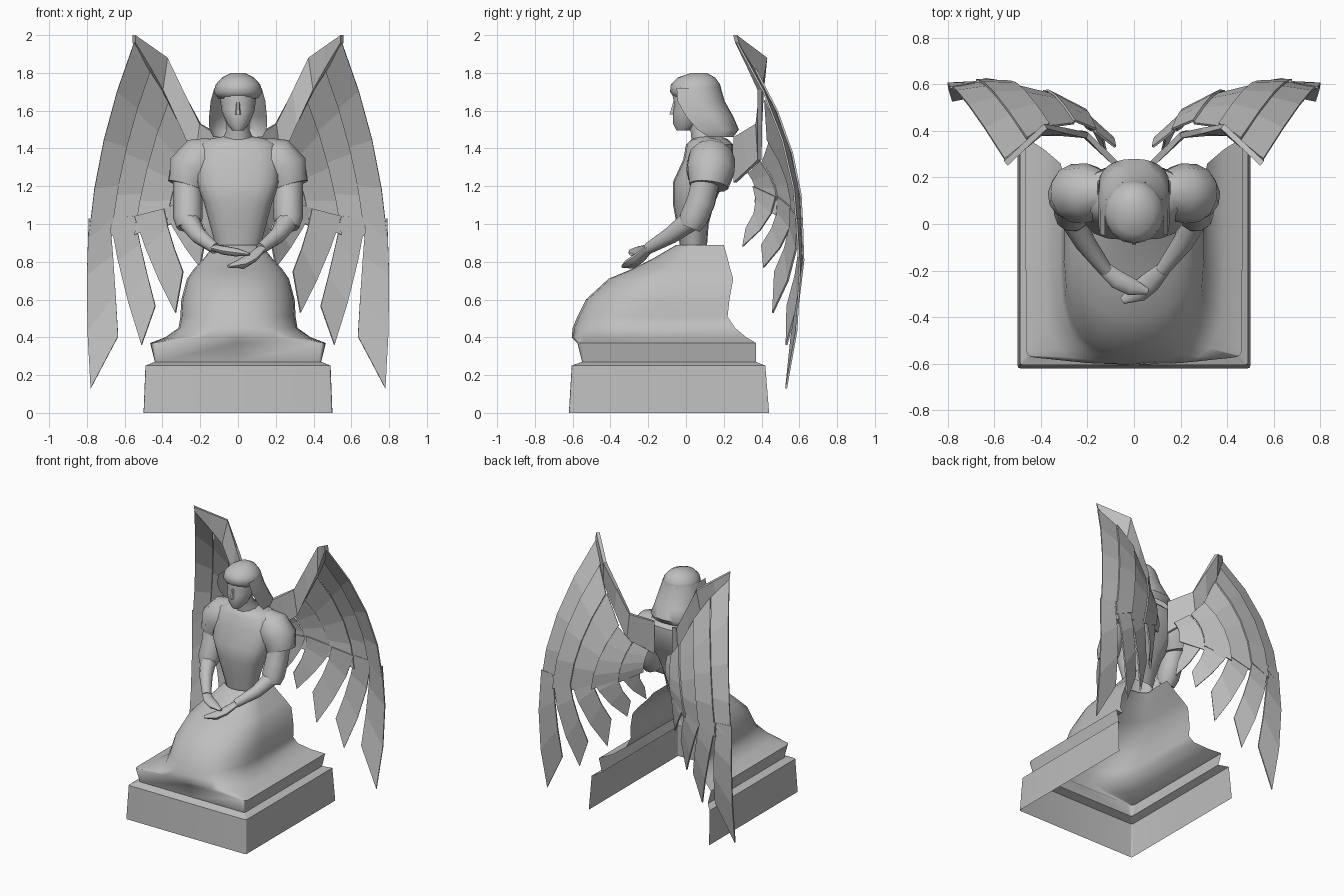
import bpy, bmesh
from math import sin, cos, pi
from mathutils import Vector

cube = bpy.data.objects.get("Cube")
if cube:
    bpy.data.objects.remove(cube)

stone = bpy.data.materials.new("grey stone")
stone.use_nodes = True
GREY = (0.52, 0.52, 0.52, 1)
stone.diffuse_color = GREY
stone.node_tree.nodes["Principled BSDF"].inputs["Base Color"].default_value = GREY


def loft(name, rings, closed=True, caps=True, smooth=40, mirror=False, thick=0):
    """Skin a list of equal-length rings."""
    bm = bmesh.new()
    rows = [[bm.verts.new(p) for p in ring] for ring in rings]
    n = len(rows[0])
    for lo, hi in zip(rows, rows[1:]):
        for i in range(n if closed else n - 1):
            j = (i + 1) % n
            bm.faces.new((lo[i], lo[j], hi[j], hi[i]))
    if closed and caps:
        bm.faces.new(rows[0])
        bm.faces.new(rows[-1])
    bmesh.ops.recalc_face_normals(bm, faces=bm.faces)
    mesh = bpy.data.meshes.new(name)
    bm.to_mesh(mesh)
    bm.free()
    mesh.materials.append(stone)
    obj = bpy.data.objects.new(name, mesh)
    bpy.context.collection.objects.link(obj)
    if smooth:
        bpy.ops.object.select_all(action='DESELECT')
        obj.select_set(True)
        bpy.context.view_layer.objects.active = obj
        bpy.ops.object.shade_smooth_by_angle(angle=smooth * pi / 180)
    if thick:
        mod = obj.modifiers.new("Thickness", 'SOLIDIFY')
        mod.thickness = thick
        mod.offset = 0
    if mirror:
        obj.modifiers.new("Mirror", 'MIRROR')
    return obj


def power(v, e):
    v = round(v, 6)
    return abs(v) ** e * (1 if v > 0 else -1) if v else 0


def horseshoe(z, w, tip, mid, end, e, n=12):
    """Open section: rounded at y = tip, straight legs from mid to end."""
    arc = [(-pi / 2 + pi * i / n) for i in range(n + 1)]
    pts = [(w * power(sin(t), e), mid + (tip - mid) * power(cos(t), e), z) for t in arc]
    return [(-w, end, z)] + pts + [(w, end, z)]


def oval(z, w, front, back, e=1, n=16):
    c, d = (front + back) / 2, (back - front) / 2
    ang = [2 * pi * i / n for i in range(n)]
    return [(w * power(cos(t), e), c + d * power(sin(t), e), z) for t in ang]


def tube(name, path, radii, flat=1, mirror=False, n=10):
    pts = [Vector(p) for p in path]
    rings = []
    for i, p in enumerate(pts):
        t = pts[min(i + 1, len(pts) - 1)] - pts[max(i - 1, 0)]
        q = t.to_track_quat('Z', 'Y')
        rings.append([p + q @ Vector((radii[i] * cos(2 * pi * k / n),
                                      flat * radii[i] * sin(2 * pi * k / n), 0))
                      for k in range(n)])
    return loft(name, rings, mirror=mirror)


# Plinth: shell open underneath and behind
loft("plinth", [horseshoe(*s) for s in (
    (0, .5, -.62, -.1, .44, .02),
    (.25, .49, -.605, -.1, .42, .02),
    (.27, .44, -.55, -.1, .37, .02))], closed=False, smooth=20)

# Skirt flowing out to a square hem, open behind
loft("skirt", [horseshoe(*s) for s in (
    (.27, .44, -.55, -.1, .37, .03),
    (.37, .465, -.575, -.1, .37, .07),
    (.4, .385, -.605, -.16, .32, .5),
    (.45, .315, -.6, -.2, .26, .75),
    (.51, .305, -.575, -.18, .22, .8),
    (.6, .3, -.53, -.15, .23, .85),
    (.71, .27, -.41, -.1, .25, .95),
    (.76, .235, -.29, -.05, .235, 1),
    (.82, .18, -.17, 0, .22, 1),
    (.89, .125, -.05, .05, .2, 1))], closed=False, smooth=75)

# Torso and neck
loft("torso", [oval(*s) for s in (
    (.87, .115, -.03, .11),
    (1, .15, -.05, .12, .9),
    (1.11, .18, -.07, .15, .8),
    (1.22, .22, -.07, .2, .7),
    (1.34, .23, -.015, .25, .7),
    (1.42, .21, 0, .25, .8),
    (1.45, .16, .03, .22, .9),
    (1.465, .07, .07, .18))], caps=False)
tube("neck", [(0, .12, 1.41), (0, .08, 1.5), (0, .05, 1.6)], [.1, .06, .06])

# Puffed sleeves, upper arms and forearms
tube("sleeves", [(.12, .14, 1.38), (.19, .135, 1.345), (.245, .13, 1.285), (.27, .12, 1.2)],
     [.085, .125, .13, .105], mirror=True, n=12)
tube("upper_arms", [(.27, .11, 1.25), (.265, .08, 1.12), (.265, .04, 1.03), (.265, .02, .98)],
     [.075, .078, .078, .06], mirror=True)
tube("forearms", [(.27, .04, 1.03), (.21, -.08, .94), (.12, -.2, .87)],
     [.06, .045, .03], mirror=True)

# Folded hands, one over the other
tube("left_hand", [(.13, -.19, .875), (.07, -.25, .82), (.02, -.29, .79), (-.05, -.33, .775)],
     [.03, .045, .045, .015], flat=.6)
tube("right_hand", [(-.13, -.19, .875), (-.07, -.24, .86), (-.01, -.27, .85), (.06, -.29, .84)],
     [.03, .04, .038, .012], flat=.6)

# Face, nose, hair cap and hanging hair
loft("face", [oval(*s) for s in (
    (1.495, .03, -.05, .02),
    (1.53, .06, -.068, .08),
    (1.6, .088, -.07, .12),
    (1.635, .092, -.062, .14),
    (1.7, .1, -.075, .15),
    (1.74, .08, -.06, .14))])
loft("nose", [oval(1.58, .015, -.09, -.05, n=6), oval(1.65, .009, -.068, -.04, n=6)])
loft("hair_cap", [oval(*s) for s in (
    (1.665, .105, -.06, .17),
    (1.7, .13, -.085, .19),
    (1.74, .117, -.08, .18),
    (1.775, .085, -.045, .155),
    (1.8, .035, .03, .11))], smooth=60)
loft("hanging_hair", [horseshoe(*s) for s in (
    (1.46, .13, .25, .19, .12, .9),
    (1.5, .152, .28, .17, .06, .9),
    (1.57, .153, .25, .1, 0, 1),
    (1.65, .145, .205, .06, -.045, 1),
    (1.72, .125, .185, .05, -.05, 1))], closed=False, smooth=60)

# Wing guide curves, from the body outwards
TOP = [(.08, .26, 1.46), (.2, .38, 1.53), (.38, .42, 1.88), (.55, .26, 2)]
ROOT = [(.08, .26, 1.22), (.22, .39, 1.34), (.4, .39, 1.71), (.55, .27, 1.96)]
COVERT = [(.1, .36, 1.1), (.26, .51, 1.03), (.48, .59, .95), (.65, .61, .93), (.79, .59, .93)]
FEATHER = [(.1, .26, .97), (.12, .3, .88), (.2, .4, .77), (.33, .46, .53),
           (.51, .52, .36), (.78, .53, .13)]


def along(curve, u):
    f = max(0, min(u, 1)) * (len(curve) - 1)
    i = min(int(f), len(curve) - 2)
    return Vector(curve[i]).lerp(Vector(curve[i + 1]), f - i)


def bend(a, b, bulge, v):
    ctrl = (a + b) / 2 + bulge
    return a.lerp(ctrl, v).lerp(ctrl.lerp(b, v), v)


def covert_point(u, v):
    start = along(ROOT, u) + Vector((0, .07, .05)) * (1 - u)
    return bend(start, along(COVERT, u), Vector((.08 * u, .05 + .11 * u, 0)), v)


def feather_point(u, v):
    start = along(COVERT, u) + Vector((0, -.005, .1))
    return bend(start, along(FEATHER, u), Vector((.03, .08, 0)), v)


def blades(name, point, count, taper, cut, steps):
    """Row of strips with slanted tips, alternately raised."""
    for i in range(count):
        lift = Vector((0, .012 * (i % 2), 0))
        rings = []
        for k in range(steps + 1):
            v = k / steps
            inner = (i + taper * v) / count
            rings.append([point(inner, v * cut) + lift, point((i + 1) / count, v) + lift])
        loft(f"{name}_{i + 1}", rings, closed=False, smooth=0, mirror=True, thick=.01)


# Wings: leading band, covering feathers and long flight feathers
loft("wing_bands", [[along(TOP, i / 6), along(ROOT, i / 6)] for i in range(7)],
     closed=False, smooth=0, mirror=True, thick=.025)
blades("covert", covert_point, 5, -.06, .92, 4)
blades("flight_feather", feather_point, 5, .36, .83, 3)
